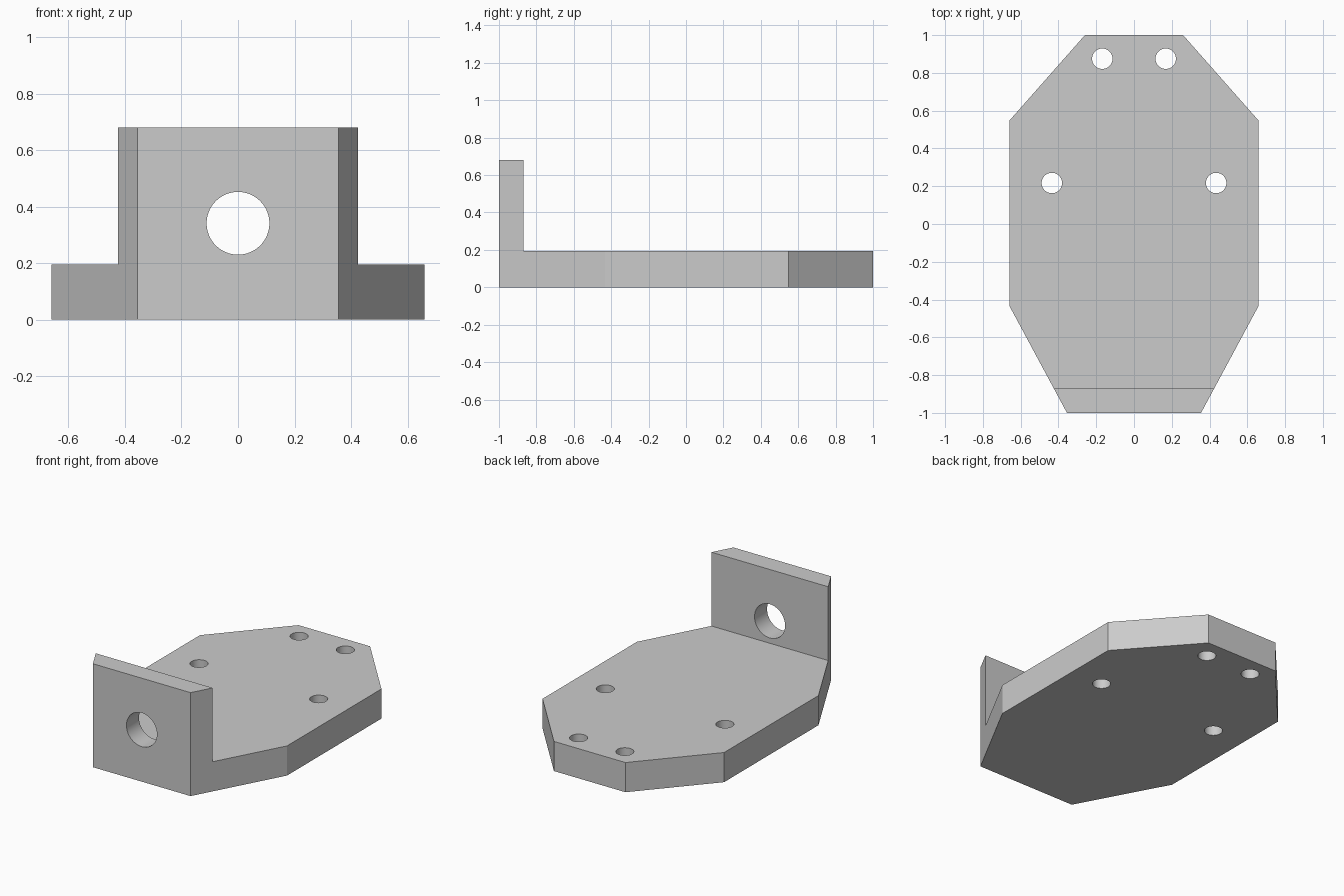
import bpy, bmesh, math

cube = bpy.data.objects.get("Cube")
if cube:
    bpy.data.objects.remove(cube, do_unlink=True)

PLATE_TOP, WALL_TOP, WALL_BACK = 0.195, 0.68, -0.87

grey = bpy.data.materials.new("plain grey")
grey.use_nodes = True
colour = (0.6, 0.6, 0.6, 1)
grey.diffuse_color = colour
grey.node_tree.nodes["Principled BSDF"].inputs["Base Color"].default_value = colour


def add_object(name, bm):
    mesh = bpy.data.meshes.new(name)
    bmesh.ops.recalc_face_normals(bm, faces=bm.faces)
    bm.to_mesh(mesh)
    bm.free()
    obj = bpy.data.objects.new(name, mesh)
    obj.data.materials.append(grey)
    bpy.context.collection.objects.link(obj)
    return obj


def cut(body, cutter):
    cutter.hide_render = True
    mod = body.modifiers.new(cutter.name, 'BOOLEAN')
    mod.operation = 'DIFFERENCE'
    mod.solver = 'EXACT'
    mod.object = cutter
    bpy.context.view_layer.objects.active = body
    bpy.ops.object.modifier_apply(modifier=mod.name)
    bpy.data.objects.remove(cutter, do_unlink=True)


def cylinder(name, radius, location, upright=True):
    bm = bmesh.new()
    bmesh.ops.create_cone(bm, cap_ends=True, segments=64, radius1=radius,
                          radius2=radius, depth=0.6)
    obj = add_object(name, bm)
    rot = 0 if upright else math.pi / 2
    obj.location, obj.rotation_euler = location, (rot, 0, 0)
    return obj


# Eight-sided outline extruded to the full wall height
half = [(0.355, -1), (0.66, -0.433), (0.66, 0.547), (0.26, 1)]
outline = half + [(-x, y) for x, y in reversed(half)]
bm = bmesh.new()
base = bm.faces.new([bm.verts.new((x, y, 0)) for x, y in outline])
top = bmesh.ops.extrude_face_region(bm, geom=[base])["geom"]
bmesh.ops.translate(bm, vec=(0, 0, WALL_TOP),
                    verts=[v for v in top if isinstance(v, bmesh.types.BMVert)])
bracket = add_object("bracket", bm)

# Clear everything above the plate behind the front wall
bm = bmesh.new()
bmesh.ops.create_cube(bm, size=2)
for v in bm.verts:
    v.co.y = WALL_BACK if v.co.y < 0 else 1.5
    v.co.z = PLATE_TOP if v.co.z < 0 else 1
cut(bracket, add_object("clearance_cutter", bm))

# Mounting holes through the plate
for side in (-1, 1):
    for x, y in ((0.168, 0.875), (0.435, 0.217)):
        cut(bracket, cylinder("mounting_hole", 0.054, (side * x, y, 0.1)))

# Large hole through the wall
cut(bracket, cylinder("wall_hole", 0.111, (0, -0.95, 0.341), upright=False))

# Round hole walls, crisp edges elsewhere
bpy.ops.object.select_all(action='DESELECT')
bracket.select_set(True)
bpy.context.view_layer.objects.active = bracket
bpy.ops.object.shade_smooth_by_angle(angle=math.radians(20))
